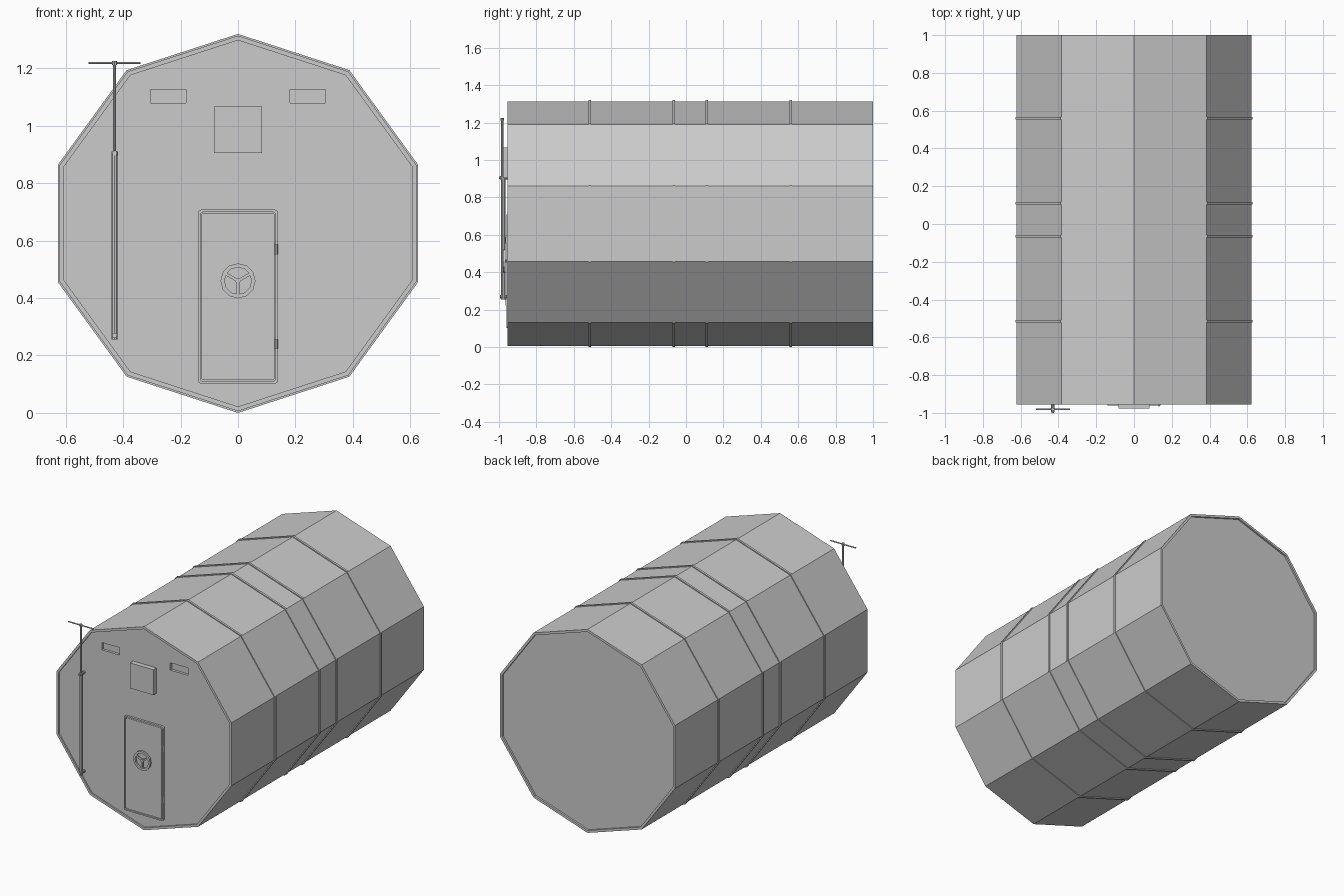
import bpy, bmesh
from math import sin, cos, tau, pi

if "Cube" in bpy.data.objects:
    bpy.data.objects.remove(bpy.data.objects["Cube"])

CZ = 0.66  # height of the hull axis


def finish(bm, name):
    bmesh.ops.recalc_face_normals(bm, faces=bm.faces)
    me = bpy.data.meshes.new(name)
    bm.to_mesh(me)
    bm.free()
    ob = bpy.data.objects.new(name, me)
    bpy.context.collection.objects.link(ob)
    return ob


def lathe(name, profile, n, cz, closed=False):
    """Sweep (radius, y) points around a y-parallel axis; cap the ends or close the loop."""
    bm = bmesh.new()
    rings = [[bm.verts.new((r * sin(tau * i / n), y, cz + r * cos(tau * i / n)))
              for i in range(n)] for r, y in profile]
    pairs = list(zip(rings, rings[1:]))
    if closed:
        pairs.append((rings[-1], rings[0]))
    else:
        bm.faces.new(rings[0])
        bm.faces.new(rings[-1])
    for a, b in pairs:
        for i in range(n):
            j = (i + 1) % n
            bm.faces.new((a[i], a[j], b[j], b[i]))
    return finish(bm, name)


def box(name, x0, x1, y0, y1, z0, z1, bevel=0):
    bm = bmesh.new()
    bmesh.ops.create_cube(bm, size=1)
    for v in bm.verts:
        v.co = ((x0 + x1) / 2 + v.co.x * (x1 - x0),
                (y0 + y1) / 2 + v.co.y * (y1 - y0),
                (z0 + z1) / 2 + v.co.z * (z1 - z0))
    if bevel:  # round only the corners seen from the front
        edges = [e for e in bm.edges if abs(e.verts[0].co.y - e.verts[1].co.y) > 1e-5]
        bmesh.ops.bevel(bm, geom=edges, offset=bevel, segments=3, profile=0.5, affect='EDGES')
    return finish(bm, name)


def rod(name, radius, length, loc, rot=(0, 0, 0), n=10):
    bpy.ops.mesh.primitive_cylinder_add(vertices=n, radius=radius, depth=length,
                                        location=loc, rotation=rot)
    ob = bpy.context.object
    ob.name = name
    bpy.ops.object.shade_smooth_by_angle()
    return ob


def cut(target, cutter):
    cutter.hide_render = True
    cutter.hide_set(True)
    m = target.modifiers.new("cut", 'BOOLEAN')
    m.operation = 'DIFFERENCE'
    m.solver = 'EXACT'
    m.object = cutter


# ten-sided hull with a raised rim around each recessed end
hull = lathe("hull", [(0.638, -0.946), (0.638, -0.955), (0.654, -0.955),
                      (0.654, 1.0), (0.638, 1.0), (0.638, 0.988)], 10, CZ)

# raised ribs around the hull
for y in (-0.515, -0.065, 0.11, 0.56):
    lathe("rib", [(0.66, y - 0.007), (0.66, y + 0.007),
                  (0.645, y + 0.007), (0.645, y - 0.007)], 10, CZ, closed=True)

# window slits either side
for s in (-1, 1):
    x = s * 0.243
    cut(hull, box("window_cutter", x - 0.0625, x + 0.0625, -1.0, -0.93, 1.08, 1.127))

# door frame, door leaf and hinges
frame = box("door_frame", -0.14, 0.14, -0.96, -0.944, 0.102, 0.708, 0.012)
cut(frame, box("door_cutter", -0.131, 0.131, -1.0, -0.92, 0.111, 0.699, 0.008))
box("door", -0.128, 0.128, -0.957, -0.944, 0.114, 0.696, 0.008)
for z in (0.24, 0.57):
    rod("hinge", 0.006, 0.035, (0.133, -0.96, z), n=8)

# door wheel with hub and three spokes
WZ = 0.46
lathe("door_wheel", [(0.061, -0.978), (0.061, -0.966),
                     (0.047, -0.966), (0.047, -0.978)], 12, WZ, closed=True)
for k in range(3):
    a = pi + tau * k / 3
    spoke = box("wheel_spoke", -0.005, 0.005, -0.976, -0.968, 0, 0.05)
    spoke.location = (0, 0, WZ)
    spoke.rotation_euler = (0, a, 0)
rod("wheel_hub", 0.009, 0.03, (0, -0.962, WZ), (pi / 2, 0, 0))

# equipment box above the door
box("equipment_box", -0.083, 0.083, -0.978, -0.944, 0.905, 1.068)

# mast: thick lower tube, thin upper tube, crossbar and wall brackets
MX, MY = -0.43, -0.98
rod("mast_lower", 0.011, 0.65, (MX, MY + 0.003, 0.58))
rod("mast_upper", 0.006, 0.33, (MX, MY - 0.002, 1.055))
rod("mast_crossbar", 0.004, 0.18, (MX, MY - 0.002, 1.219), (0, pi / 2, 0), 8)
rod("mast_cap", 0.009, 0.014, (MX, MY - 0.002, 1.219))
for z in (0.905, 0.27):
    rod("mast_bracket", 0.009, 0.05, (MX, -0.97, z), (pi / 2, 0, 0))
rod("mast_clamp", 0.012, 0.016, (MX, MY, 0.903))
rod("mast_pin", 0.006, 0.02, (MX, -0.99, 0.905), (pi / 2, 0, 0), 8)
